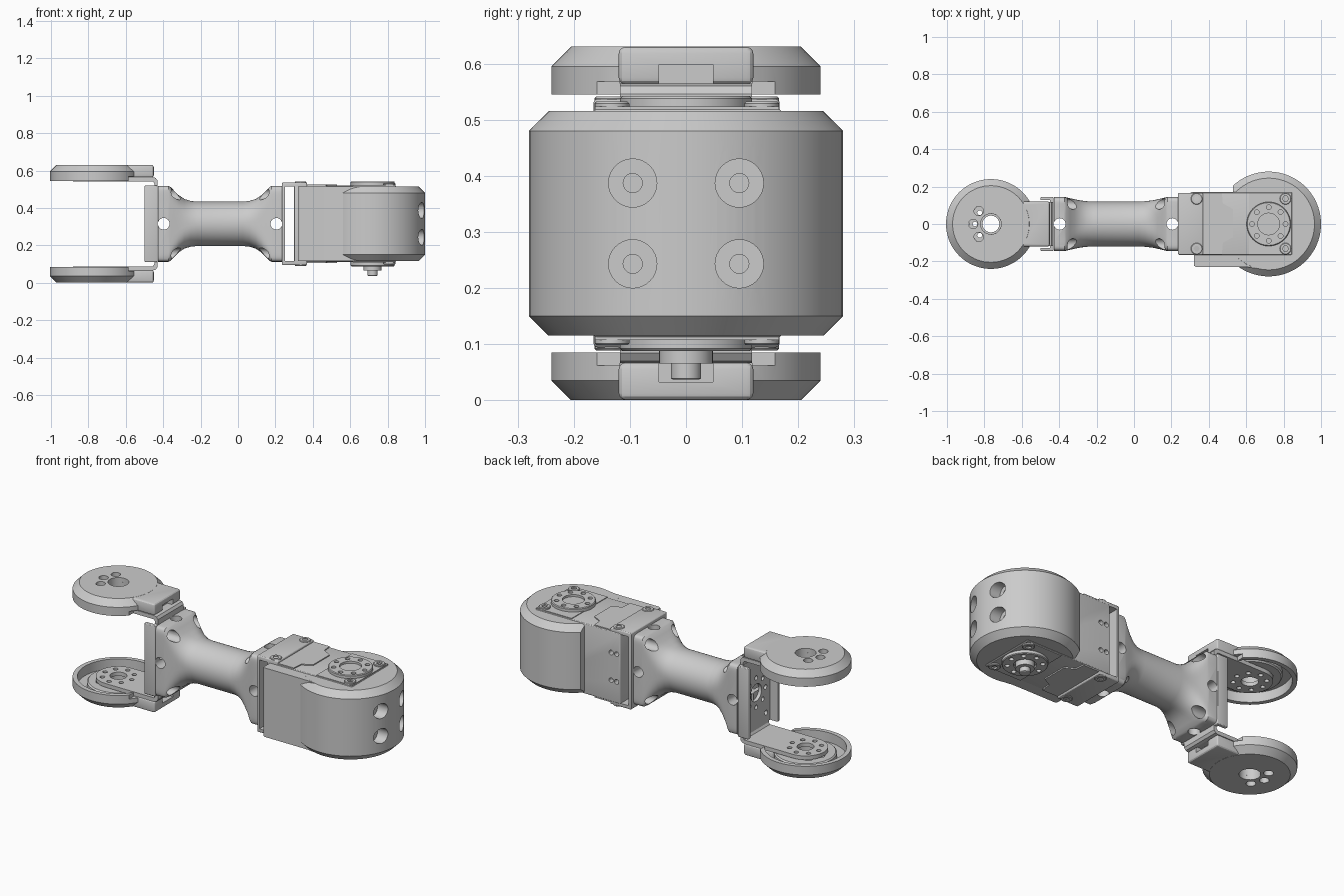
import bpy, bmesh
from math import sin, cos, pi, copysign
from mathutils import Vector

if "Cube" in bpy.data.objects:
    bpy.data.objects.remove(bpy.data.objects["Cube"])

MID = 0.315          # height of the symmetry plane
HX, CX = 0.72, -0.765  # motor axis, clevis axis


def loft(name, rings):
    """Solid skinned through rings of equal point count, capped at both ends."""
    bm = bmesh.new()
    vs = [[bm.verts.new(p) for p in r] for r in rings]
    n = len(vs[0])
    for a, b in zip(vs, vs[1:]):
        for i in range(n):
            bm.faces.new((a[i], a[(i + 1) % n], b[(i + 1) % n], b[i]))
    bm.faces.new(vs[0])
    bm.faces.new(vs[-1])
    bmesh.ops.recalc_face_normals(bm, faces=bm.faces)
    me = bpy.data.meshes.new(name)
    bm.to_mesh(me)
    bm.free()
    ob = bpy.data.objects.new(name, me)
    bpy.context.collection.objects.link(ob)
    return ob


def lathe(name, u, v, prof, axis='z', n=48):
    """Stack of circles (radius, position) along an axis through (u, v)."""
    put = {'x': lambda a, b, w: (w, a, b), 'y': lambda a, b, w: (a, w, b),
           'z': lambda a, b, w: (a, b, w)}[axis]
    return loft(name, [[put(u + r * cos(2 * pi * i / n), v + r * sin(2 * pi * i / n), w)
                        for i in range(n)] for r, w in prof])


def cyl(name, u, v, r, a, b, axis='z', n=24):
    return lathe(name, u, v, [(r, a), (r, b)], axis, n)


def prism(name, pts, a, b):
    return loft(name, [[(x, y, z) for x, y in pts] for z in (a, b)])


def bake(ob):
    dg = bpy.context.evaluated_depsgraph_get()
    me = bpy.data.meshes.new_from_object(ob.evaluated_get(dg))
    ob.modifiers.clear()
    ob.data = me


def box(name, x0, x1, y0, y1, z0, z1, bevel=0):
    ob = prism(name, [(x0, y0), (x1, y0), (x1, y1), (x0, y1)], z0, z1)
    if bevel:
        m = ob.modifiers.new("bevel", 'BEVEL')
        m.width, m.segments = bevel, 3
        bake(ob)
    return ob


def boolean(ob, others, op='DIFFERENCE'):
    for c in others:
        m = ob.modifiers.new("bool", 'BOOLEAN')
        m.object, m.operation, m.solver = c, op, 'EXACT'
        bake(ob)
        bpy.data.objects.remove(c)
    return ob


def mirror_z(ob, name):
    c = ob.copy()
    c.data = ob.data.copy()
    c.name = name
    for v in c.data.vertices:
        v.co.z = 2 * MID - v.co.z
    c.data.flip_normals()
    bpy.context.collection.objects.link(c)


# Clevis cup: chamfered shell with neck tab, axle hole and three screw holes
cup = lathe("lower_cup", CX, 0, [(.205, 0), (.24, .035), (.24, .085), (.215, .085), (.215, .03)], n=72)
boolean(cup, [box("c", -.585, -.4, -.3, .3, .062, .2)])
boolean(cup, [box("tab", -.64, -.45, -.12, .12, .0005, .067, .012)], 'UNION')
boolean(cup, [box("c", -.485, -.4, -.048, .048, .032, .1),
              cyl("c", CX, 0, .055, -.1, .2, n=32)] +
        [cyl("c", CX + .095 * cos(a), .095 * sin(a), .025, -.1, .2)
         for a in (pi, pi * .74, pi * 1.26)])
mirror_z(cup, "upper_cup")

# Boss disc between cup and bracket arm
boss = boolean(lathe("lower_boss", CX, 0, [(.165, .025), (.165, .055), (.158, .062)]),
               [cyl("c", CX, 0, .055, 0, .1)] +
               [cyl("c", CX + .095 * cos(a), .095 * sin(a), .025, 0, .1)
                for a in (pi, pi * .74, pi * 1.26)])
mirror_z(boss, "upper_boss")

# Bracket arm: round-ended sheet with a ring of small holes
arc = [(CX + .118 * cos(pi / 2 + pi * i / 24), .118 * sin(pi / 2 + pi * i / 24)) for i in range(25)]
arm = boolean(prism("lower_bracket_arm", arc + [(-.455, -.118), (-.455, .118)], .066, .088),
              [cyl("c", CX, 0, .045, 0, .2)] +
              [cyl("c", CX + .085 * cos(k * pi / 4), .085 * sin(k * pi / 4), .013, 0, .2, n=12)
               for k in range(8)])
mirror_z(arm, "upper_bracket_arm")

# Bend joining arm to web
bend = [(-.455, .066), (-.44, .07), (-.43, .084), (-.43, .125), (-.447, .125), (-.447, .1), (-.455, .088)]
b = loft("lower_bracket_bend", [[(x, y, z) for x, z in bend] for y in (-.118, .118)])
mirror_z(b, "upper_bracket_bend")

# Web with side flanges, central hole and bolt circle
web = box("bracket_web", -.5, -.43, -.145, .145, .11, .52, .006)
boolean(web, [box("c", -.6, -.449, -.127, .127, .05, .6),
              cyl("c", 0, MID, .05, -.6, -.3, 'x')] +
        [cyl("c", .085 * cos(k * pi / 4), MID + .085 * sin(k * pi / 4), .013, -.6, -.3, 'x', 12)
         for k in range(8)] +
        [cyl("c", y, MID + z, .014, -.6, -.3, 'x', 12) for y in (-.09, .09) for z in (-.15, .15)])


# Link tube: round middle flaring to rectangular ends
def section(x, hy, hz, e, n=64):
    f = lambda t: copysign(abs(t) ** (2 / e), t)
    return [(x, hy * f(cos(2 * pi * (i + .5) / n)), MID + hz * f(sin(2 * pi * (i + .5) / n)))
            for i in range(n)]


X0, X1 = -.427, .235
flare = [(0, .145, .203, 14), (.055, .145, .203, 14), (.065, .143, .198, 10), (.085, .138, .178, 6),
         (.11, .132, .153, 4), (.14, .126, .133, 2.8), (.175, .122, .122, 2.2), (.21, .12, .119, 2)]
tube = loft("link_tube", [section(X0 + d, *s) for d, *s in flare] +
            [section(X1 - d, *s) for d, *s in reversed(flare)])
cuts = []
for e, s in ((X0, 1), (X1, -1)):
    x = e + s * .03
    cuts += [cyl("c", x, MID, .031, -.3, .3, 'y'), cyl("c", x, 0, .031, -.1, .7)]
    for y in (-.108, .108):
        for z in (-.158, .158):
            cuts += [cyl("c", y, MID + z, .03, e + s * .025, e + s * .2, 'x'),
                     cyl("c", y, MID + z, .014, e - s * .02, e + s * .1, 'x', 12)]
boolean(tube, cuts)

# Motor bracket: thin U sheet behind the motor
brk = box("motor_bracket", .235, .37, -.165, .167, .094, .537, .008)
boolean(brk, [box("c", .252, .5, -.3, .3, .116, .514)])

# Motor body with side screw holes
body = box("motor_body", .3, .845, -.165, .17, .112, .519, .006)
boolean(body, [cyl("c", x, z, .014, .14, .3, 'y', 12) for x in (.36, .325)
               for z in (MID - .08, MID + .08)])

# Stepped cover plates and motor screws on both faces
step = [(.365, .166), (.47, .166), (.475, .11), (.53, .08), (.53, -.07), (.475, -.1), (.47, -.162), (.365, -.162)]
p = prism("upper_step_plate", step, .515, .525)
mirror_z(p, "lower_step_plate")
p = prism("upper_end_plate", [(.615, -.162), (.842, -.162), (.842, .166), (.615, .166)], .515, .523)
mirror_z(p, "lower_end_plate")
for x, z in ((.335, .541), (.81, .532)):
    for y in (-.132, .135):
        s = lathe("upper_screw", x, y, [(.031, .51), (.031, z - .003), (.028, z)], n=24)
        boolean(s, [cyl("c", x, y, .016, z - .012, .6, n=6)])
        mirror_z(s, "lower_screw")

# Rounded motor housing with counterbored holes
house = lathe("motor_housing", HX, 0, [(.245, .115), (.28, .15), (.28, .48), (.245, .515)], n=96)
cuts = [box("c", .3, .53, .165, .4, 0, .7)]
for y in (-.095, .095):
    for z in (.243, .387):
        cuts += [cyl("c", y, z, .043, .93, 1.1, 'x', 32), cyl("c", y, z, .017, .87, 1.1, 'x', 20)]
boolean(house, cuts)

# Flat front wall running out of the housing
prism("housing_front_wall", [(.32, -.16), (.32, -.222), (.332, -.23), (.56, -.23), (.61, -.231),
                             (.66, -.238), (.72, -.1), (.5, -.1)], .1155, .5145)

# Output horns
horn = lathe("upper_horn", HX, 0, [(.118, .515), (.118, .538), (.114, .542)])
boolean(horn, [cyl("c", HX, 0, .058, .53, .6, n=32)] +
        [cyl("c", HX + .09 * cos(k * pi / 4), .09 * sin(k * pi / 4), .013, .525, .6, n=12)
         for k in range(8)])
mirror_z(horn, "lower_horn")

# Lower pivot shaft
lathe("lower_pivot", HX, 0, [(.048, .11), (.048, .065), (.027, .065), (.027, .039), (.024, .037)], n=32)

# Smooth the curved faces, keep hard edges
bpy.ops.object.select_all(action='SELECT')
bpy.context.view_layer.objects.active = bpy.context.scene.objects["link_tube"]
bpy.ops.object.shade_smooth_by_angle(angle=0.5)
